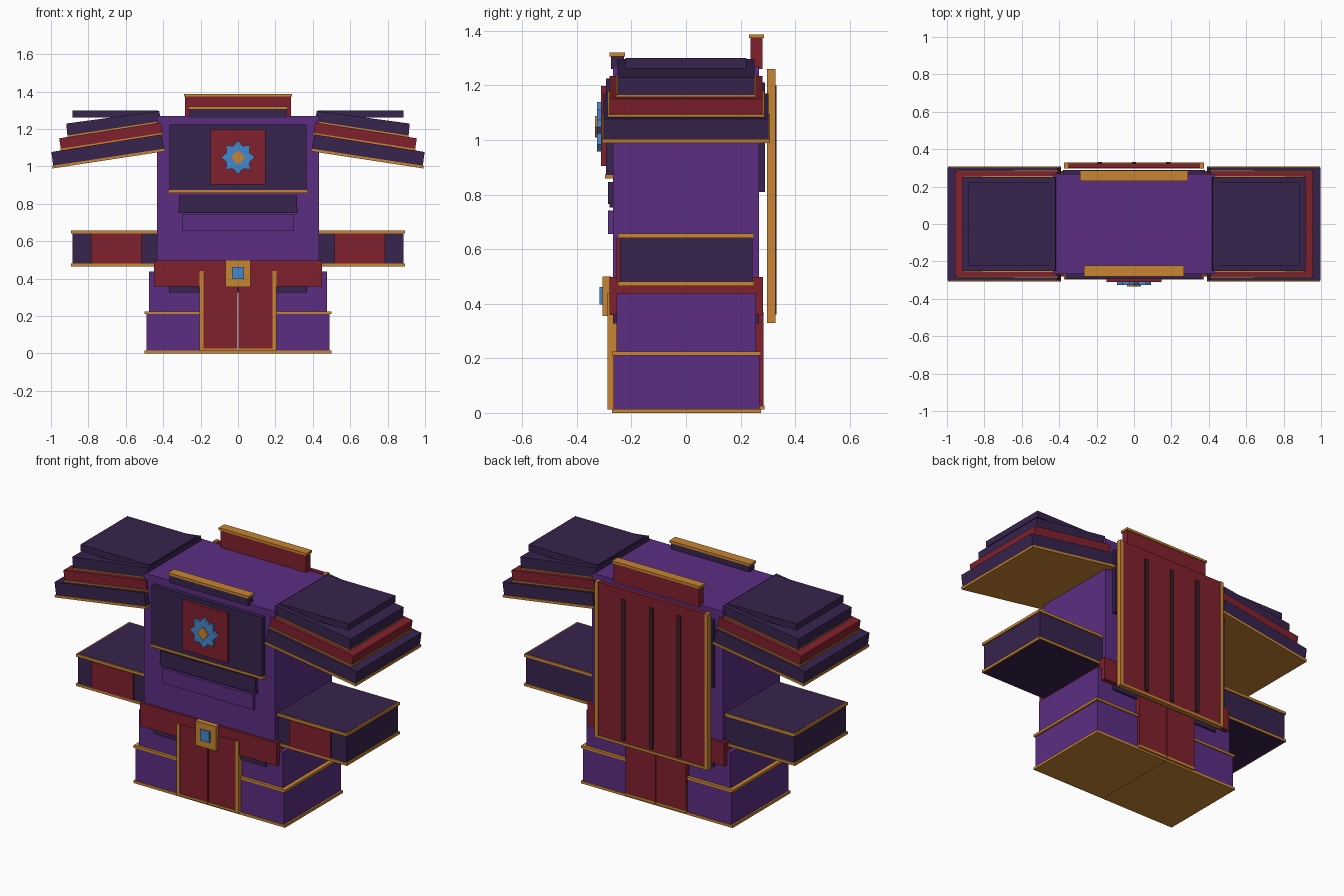
import bpy, bmesh, math


def material(name, rgb):
    m = bpy.data.materials.new(name)
    m.diffuse_color = (*rgb, 1)
    return m


PURPLE = material("purple", (0.105, 0.027, 0.225))
DARK = material("dark violet", (0.038, 0.017, 0.075))
RED = material("crimson", (0.222, 0.015, 0.026))
GOLD = material("gold", (0.58, 0.235, 0.032))
BLUE = material("blue", (0.062, 0.25, 0.61))
MAROON = material("dark maroon", (0.05, 0.014, 0.02))


def prism(name, mat, profile, y0, y1):
    """Extrude an x-z outline from y0 to y1."""
    bm = bmesh.new()
    face = bm.faces.new([bm.verts.new((x, y0, z)) for x, z in profile])
    ext = bmesh.ops.extrude_face_region(bm, geom=[face])
    verts = [v for v in ext["geom"] if isinstance(v, bmesh.types.BMVert)]
    bmesh.ops.translate(bm, verts=verts, vec=(0, y1 - y0, 0))
    bmesh.ops.recalc_face_normals(bm, faces=bm.faces)
    mesh = bpy.data.meshes.new(name)
    bm.to_mesh(mesh)
    bm.free()
    mesh.materials.append(mat)
    ob = bpy.data.objects.new(name, mesh)
    bpy.context.collection.objects.link(ob)
    return ob


def box(name, mat, x0, x1, y0, y1, z0, z1):
    return prism(name, mat, [(x0, z0), (x1, z0), (x1, z1), (x0, z1)], y0, y1)


def wide(name, mat, hx, y0, y1, z0, z1):
    return box(name, mat, -hx, hx, y0, y1, z0, z1)


def pair(name, mat, x0, x1, y0, y1, z0, z1):
    for side, s in (("right", 1), ("left", -1)):
        box(f"{side}_{name}", mat, s * x0, s * x1, y0, y1, z0, z1)


def star(name, mat, n, r_out, r_in, y0, y1, cz):
    pts = []
    for i in range(2 * n):
        r, a = (r_in if i % 2 else r_out), math.pi * i / n
        pts.append((r * math.sin(a), cz + r * math.cos(a)))
    prism(name, mat, pts, y0, y1)


# Torso and hips
wide("torso", PURPLE, 0.432, -0.268, 0.268, 0.36, 1.27)
wide("hip_block", DARK, 0.37, -0.268, 0.268, 0.327, 0.42)
wide("belt", RED, 0.45, -0.28, 0.283, 0.358, 0.497)
wide("buckle", GOLD, 0.067, -0.305, -0.275, 0.355, 0.5)
wide("buckle_gem", BLUE, 0.031, -0.316, -0.3, 0.398, 0.462)

# Chest panel with star emblem
wide("chest_panel", DARK, 0.365, -0.293, -0.26, 0.87, 1.225)
wide("chest_trim", GOLD, 0.373, -0.297, -0.26, 0.858, 0.873)
wide("emblem_plate", RED, 0.147, -0.311, -0.285, 0.904, 1.198)
star("emblem_star", BLUE, 8, 0.091, 0.066, -0.326, -0.305, 1.048)
star("emblem_diamond", GOLD, 2, 0.04, 0.037, -0.333, -0.32, 1.048)

# Abdomen plates
wide("upper_abdomen_plate", DARK, 0.315, -0.285, -0.26, 0.765, 0.845)
wide("upper_abdomen_lip", DARK, 0.321, -0.28, -0.26, 0.752, 0.772)
wide("lower_abdomen_plate", PURPLE, 0.3, -0.285, -0.26, 0.655, 0.742)

# Collars
wide("front_collar", DARK, 0.26, -0.275, -0.228, 1.26, 1.307)
wide("front_collar_trim", GOLD, 0.266, -0.28, -0.223, 1.306, 1.32)
wide("back_collar", RED, 0.283, 0.237, 0.28, 1.26, 1.374)
wide("back_collar_trim", GOLD, 0.289, 0.231, 0.285, 1.373, 1.387)

# Back plate and cape
wide("back_plate", DARK, 0.38, 0.26, 0.29, 0.81, 1.21)
wide("cape", RED, 0.36, 0.299, 0.324, 0.342, 1.258)
wide("cape_bottom_trim", GOLD, 0.373, 0.297, 0.328, 0.33, 0.345)
pair("cape_side_trim", GOLD, 0.352, 0.373, 0.297, 0.328, 0.33, 1.26)
for i in (-1, 0, 1):
    box(f"cape_rib_{i + 2}", MAROON, i * 0.183 - 0.012, i * 0.183 + 0.012,
        0.318, 0.332, 0.36, 1.2)

# Legs with soles, trims and hanging panels
pair("upper_leg", PURPLE, 0.003, 0.475, -0.254, 0.257, 0.215, 0.438)
pair("lower_leg", PURPLE, 0.003, 0.49, -0.265, 0.27, 0.015, 0.215)
pair("leg_trim", GOLD, 0.003, 0.5, -0.27, 0.275, 0.21, 0.225)
pair("sole", GOLD, 0.001, 0.5, -0.271, 0.275, 0, 0.015)
pair("front_skirt_panel", RED, 0.004, 0.2, -0.283, -0.25, 0.02, 0.44)
pair("front_skirt_side_trim", GOLD, 0.185, 0.205, -0.287, -0.25, 0.015, 0.44)
pair("front_skirt_bottom_trim", GOLD, 0.004, 0.205, -0.287, -0.25, 0.012, 0.026)
pair("back_skirt_panel", RED, 0.002, 0.2, 0.25, 0.284, 0.024, 0.37)
pair("back_skirt_trim", GOLD, 0.002, 0.2, 0.25, 0.287, 0.012, 0.027)

# Arms: dark blocks with gold bands and a red front plate
pair("arm", DARK, 0.42, 0.885, -0.242, 0.243, 0.464, 0.658)
pair("arm_top_trim", GOLD, 0.42, 0.893, -0.249, 0.249, 0.64, 0.6565)
pair("arm_bottom_trim", GOLD, 0.42, 0.893, -0.249, 0.249, 0.4655, 0.481)
pair("arm_plate", RED, 0.515, 0.787, -0.254, -0.235, 0.482, 0.64)

# Shoulder armour: stacked sloping slabs (outline runs inner bottom, outer bottom,
# outer top, inner top), each with a gold plate below
SLABS = [
    ("shoulder_lower", DARK, 0.303, [(0.394, 1.094), (0.988, 1.003), (0.998, 1.077), (0.41, 1.171)]),
    ("shoulder_lower_trim", GOLD, 0.308, [(0.39, 1.081), (0.992, 0.989), (0.994, 1.003), (0.392, 1.095)]),
    ("shoulder_middle", RED, 0.28, [(0.402, 1.162), (0.945, 1.08), (0.956, 1.15), (0.412, 1.235)]),
    ("shoulder_middle_trim", GOLD, 0.287, [(0.402, 1.165), (0.948, 1.08), (0.95, 1.094), (0.404, 1.179)]),
    ("shoulder_upper", DARK, 0.251, [(0.41, 1.228), (0.911, 1.153), (0.918, 1.229), (0.421, 1.296)]),
    ("shoulder_upper_trim", GOLD, 0.256, [(0.41, 1.23), (0.911, 1.153), (0.913, 1.165), (0.412, 1.242)]),
    ("shoulder_cap", DARK, 0.222, [(0.428, 1.262), (0.885, 1.262), (0.885, 1.3), (0.428, 1.3)]),
]
for name, mat, hy, outline in SLABS:
    for side, s in (("right", 1), ("left", -1)):
        prism(f"{side}_{name}", mat, [(s * x, z) for x, z in outline], -hy, hy)
